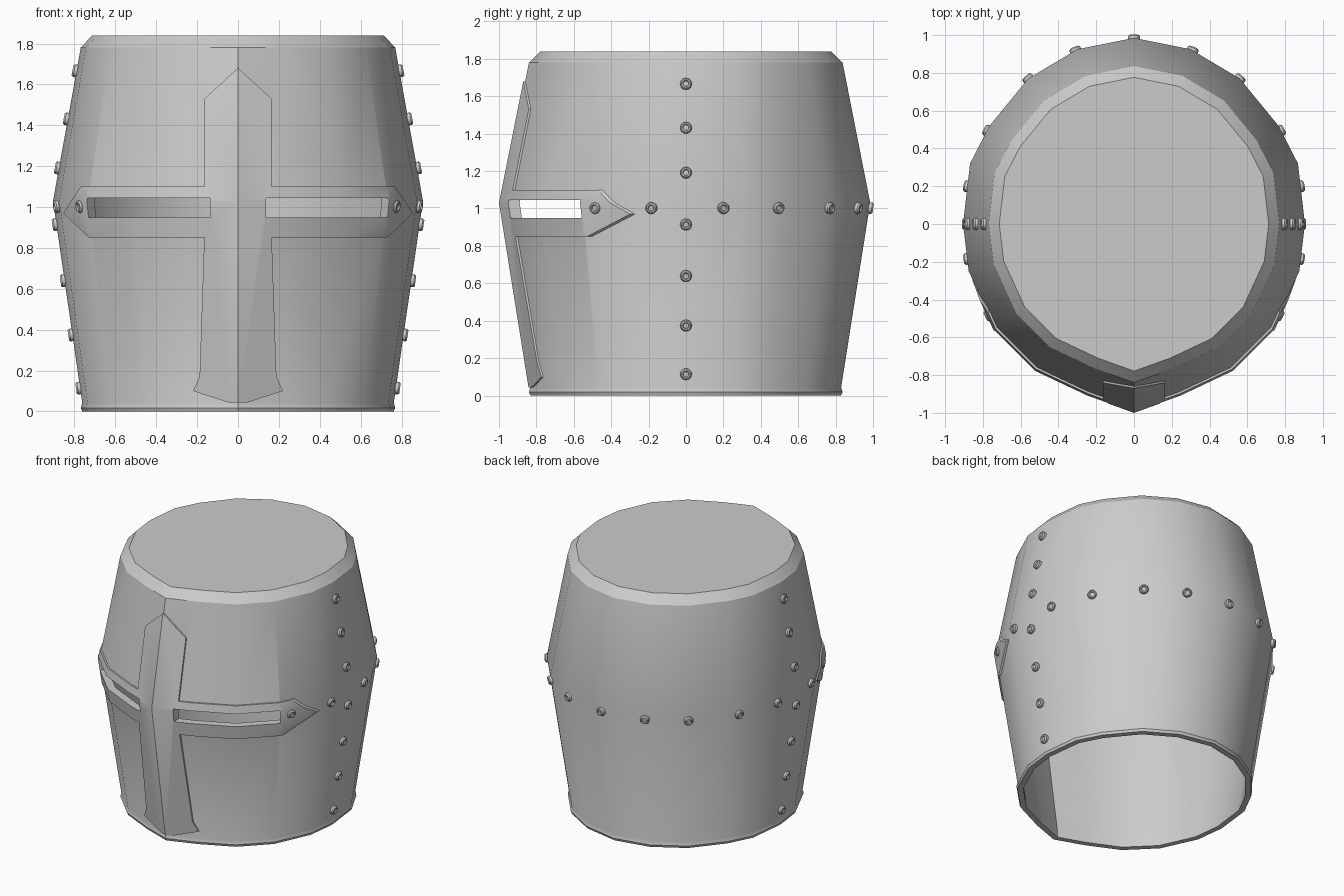
import bpy, bmesh
from mathutils import Vector

if "Cube" in bpy.data.objects:
    bpy.data.objects.remove(bpy.data.objects["Cube"])

# half plan at the widest level, from back to front ridge
HALF = [(0, .985), (.30, .925), (.56, .77), (.765, .52), (.868, .32), (.905, 0),
        (.875, -.25), (.735, -.555), (.52, -.77), (.245, -.90), (0, -.988)]
PLAN = HALF + [(-x, y) for x, y in HALF[-2:0:-1]]
# (height, plan scale) from bottom rim to crown
PROFILE = [(0, .842), (.018, .85), (.042, .842), (1.03, 1), (1.78, .85), (1.84, .788)]


def finish(name, bm):
    bmesh.ops.recalc_face_normals(bm, faces=bm.faces)
    me = bpy.data.meshes.new(name)
    bm.to_mesh(me)
    bm.free()
    ob = bpy.data.objects.new(name, me)
    bpy.context.collection.objects.link(ob)
    return ob


def hollow(name, outer, inner):
    """Closed shell: up the outside, over the crown, down the inside."""
    bm = bmesh.new()

    def ring(z, s):
        return [bm.verts.new((x * s, y * s, z)) for x, y in PLAN]
    outs = [ring(z, s * outer) for z, s in PROFILE]
    ins = [ring(min(z, 1.79), s * inner) for z, s in PROFILE if z != .018]
    chain = outs[::-1] + ins
    for a, b in zip(chain, chain[1:]):
        for i in range(len(a)):
            j = (i + 1) % len(a)
            bm.faces.new((a[i], a[j], b[j], b[i]))
    bm.faces.new(outs[-1])
    bm.faces.new(ins[-1])
    return finish(name, bm)


def prism(bm, pts, offset):
    """Extrude a closed outline by an offset."""
    f = bm.faces.new([bm.verts.new(p) for p in pts])
    r = bmesh.ops.extrude_face_region(bm, geom=[f])
    bmesh.ops.translate(bm, vec=offset,
                        verts=[v for v in r['geom'] if isinstance(v, bmesh.types.BMVert)])


def boolean(ob, cutter, op):
    m = ob.modifiers.new('cut', 'BOOLEAN')
    m.object, m.operation, m.solver = cutter, op, 'EXACT'
    bpy.context.view_layer.objects.active = ob
    bpy.ops.object.modifier_apply(modifier=m.name)


def smooth(ob):
    bpy.ops.object.select_all(action='DESELECT')
    ob.select_set(True)
    bpy.context.view_layer.objects.active = ob
    bpy.ops.object.shade_smooth_by_angle(angle=.53)


# eye slit cutters
bm = bmesh.new()
for s in (1, -1):
    plan = [(.137, -1.2), (.137, -.4), (.61, -.395), (1.03, -.955), (1.03, -1.2)]
    prism(bm, [(s * x, y, .948) for x, y in plan], (0, 0, .097))
slits = finish('slit_cutter', bm)

# cross-shaped outline for the face plate
side = [(.05, .045), (.22, .10), (.188, .17), (.165, .85), (.73, .85), (.855, .97),
        (.77, 1.10), (.165, 1.10), (.165, 1.53)]
outline = [(0, .043)] + side + [(0, 1.68)] + [(-x, z) for x, z in side[::-1]]
bm = bmesh.new()
prism(bm, [(x, -1.3, z) for x, z in outline], (0, 1.15, 0))
cross = finish('cross_cutter', bm)

# helmet body and raised face plate
body = hollow('helmet_shell', 1, .95)
plate = hollow('face_plate', 1.012, .97)
boolean(plate, cross, 'INTERSECT')
for ob in (body, plate):
    boolean(ob, slits, 'DIFFERENCE')
    smooth(ob)
for c in (slits, cross):
    bpy.data.objects.remove(c)


# rivets
def scale_at(z):
    for (z0, s0), (z1, s1) in zip(PROFILE, PROFILE[1:]):
        if z0 <= z <= z1:
            return s0 + (s1 - s0) * (z - z0) / (z1 - z0)


def rivet(bm, x, y, z):
    s = scale_at(z)
    n = Vector((x / .82, y / .97, .2 if z > 1.03 else -.16)).normalized()
    rot = n.to_track_quat('Z', 'Y')
    centre = Vector((x * s, y * s, z))
    rings = []
    for r, h in ((.031, -.02), (.031, .012), (.025, .02), (.018, .02), (.014, .013)):
        c = bmesh.ops.create_circle(bm, segments=12, radius=r)['verts']
        for v in c:
            v.co = centre + rot @ (v.co + Vector((0, 0, h)))
        rings.append(c)
    for a, b in zip(rings, rings[1:]):
        for i in range(12):
            j = (i + 1) % 12
            bm.faces.new((a[i], a[j], b[j], b[i]))
    bm.faces.new(rings[0])
    bm.faces.new(rings[-1])


bm = bmesh.new()
for s in (1, -1):
    for z in (.115, .375, .64, .915, 1.19, 1.43, 1.665):
        rivet(bm, s * .905, 0, z)
    for x, y in ((.77, -.485), (.884, -.185), (.884, .2), (.778, .495), (.56, .77), (.31, .92)):
        rivet(bm, s * x, y, 1.003)
rivet(bm, 0, .985, 1.003)
smooth(finish('rivets', bm))
